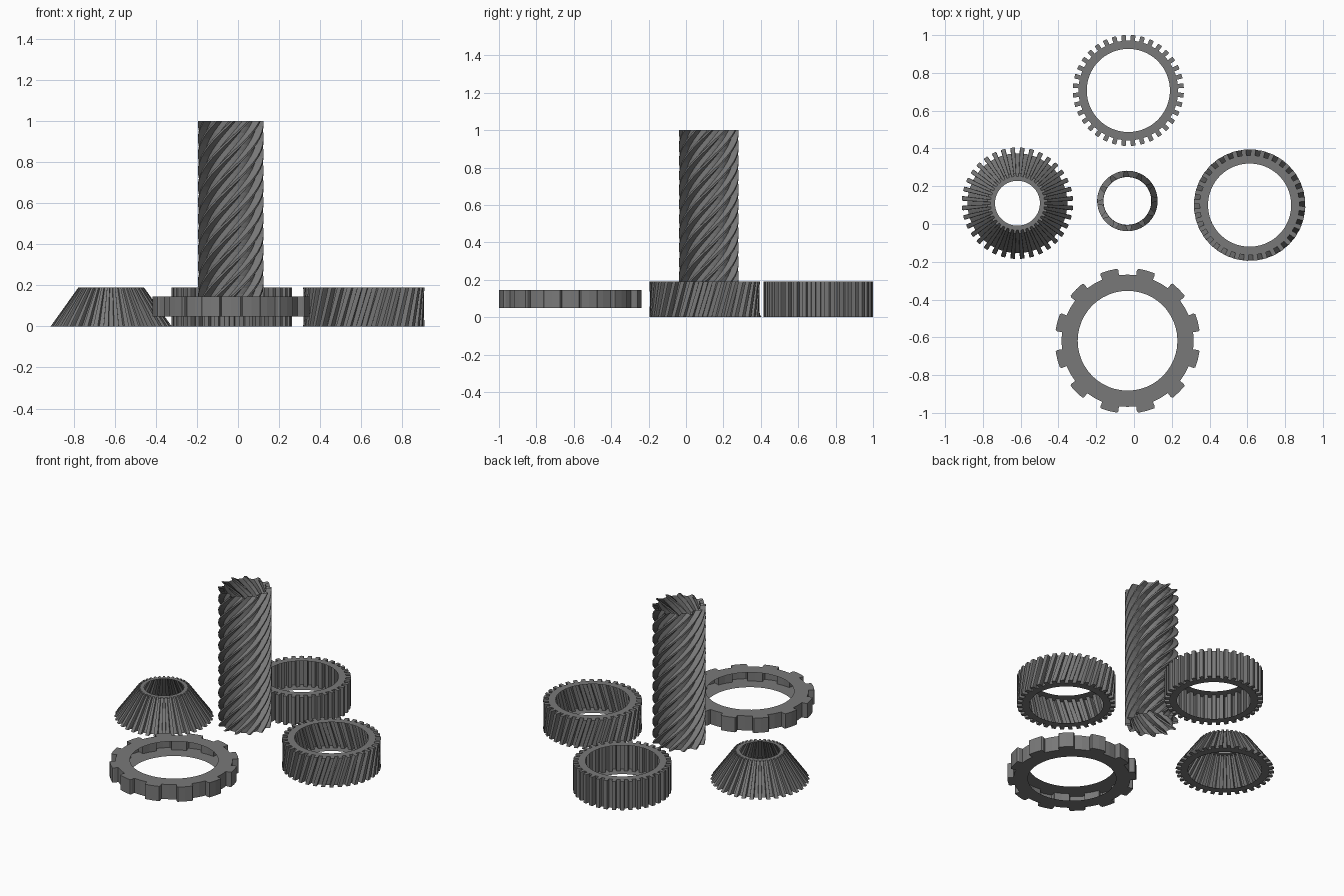
import bpy
from math import pi, sin, cos, radians

if "Cube" in bpy.data.objects:
    bpy.data.objects.remove(bpy.data.objects["Cube"])

# Dark grey finish shared by all parts
dark = bpy.data.materials.new("dark_grey")
dark.diffuse_color = (0.19, 0.19, 0.19, 1)
dark.use_nodes = True
dark.node_tree.nodes["Principled BSDF"].inputs["Base Color"].default_value = dark.diffuse_color


def make_object(name, verts, faces, location):
    mesh = bpy.data.meshes.new(name)
    mesh.from_pydata(verts, [], faces)
    mesh.materials.append(dark)
    mesh.update()
    obj = bpy.data.objects.new(name, mesh)
    obj.location = location
    bpy.context.collection.objects.link(obj)
    return obj


def ring(profile, scale, twist, z):
    return [(r * scale * cos(a + twist), r * scale * sin(a + twist), z) for r, a in profile]


def bridge(start_a, start_b, n):
    return [(start_a + i, start_a + (i + 1) % n, start_b + (i + 1) % n, start_b + i)
            for i in range(n)]


def gear(name, location, teeth, tip, root, bore, height, twist=0.0, top_scale=1.0):
    """Toothed wall with flat ring caps; the bore has no inner wall."""
    t = 2 * pi / teeth
    shoulder = tip - 0.25 * (tip - root)
    # one tooth: straight flanks, chamfered corners
    tooth = [(root, 0), (root, 0.25), (shoulder, 0.25), (tip, 0.28), (tip, 0.5),
             (tip, 0.72), (shoulder, 0.75), (root, 0.75)]
    outer = [(r, (k + f) * t) for k in range(teeth) for r, f in tooth]
    inner = [(bore, a) for _, a in outer]
    n = len(outer)
    verts = (ring(inner, 1, 0, 0) + ring(outer, 1, 0, 0)
             + ring(outer, top_scale, twist, height) + ring(inner, top_scale, twist, height))
    # bottom cap, toothed wall, top cap
    faces = bridge(0, n, n) + bridge(n, 2 * n, n) + bridge(2 * n, 3 * n, n)
    return make_object(name, verts, faces, location)


def worm(name, location, teeth, tip, root, height, rows, twist):
    """Open twisted tube with narrow sloping threads."""
    t = 2 * pi / teeth
    thread = [(root, 0), (root, 0.25), (tip, 0.42), (tip, 0.58), (root, 0.75)]
    profile = [(r, (k + f) * t) for k in range(teeth) for r, f in thread]
    n = len(profile)
    verts, faces = [], []
    for i in range(rows + 1):
        verts += ring(profile, 1, twist * i / rows, height * i / rows)
        if i:
            faces += bridge((i - 1) * n, i * n, n)
    return make_object(name, verts, faces, location)


# Four ring gears around the centre
gear("spur_gear", (-0.03, 0.707, 0), 36, 0.294, 0.264, 0.22, 0.19)
gear("helical_gear", (0.612, 0.1, 0), 36, 0.295, 0.264, 0.22, 0.19, twist=radians(11.25))
gear("bevel_gear", (-0.617, 0.11, 0), 36, 0.295, 0.264, 0.22, 0.19, top_scale=0.54)
gear("coarse_gear", (-0.034, -0.618, 0.048), 12, 0.385, 0.35, 0.264, 0.097)

# Tall worm in the middle, raised a little off the ground
worm("worm_gear", (-0.035, 0.122, 0.1), 12, 0.16, 0.128, 0.9, 31, radians(348.75))
